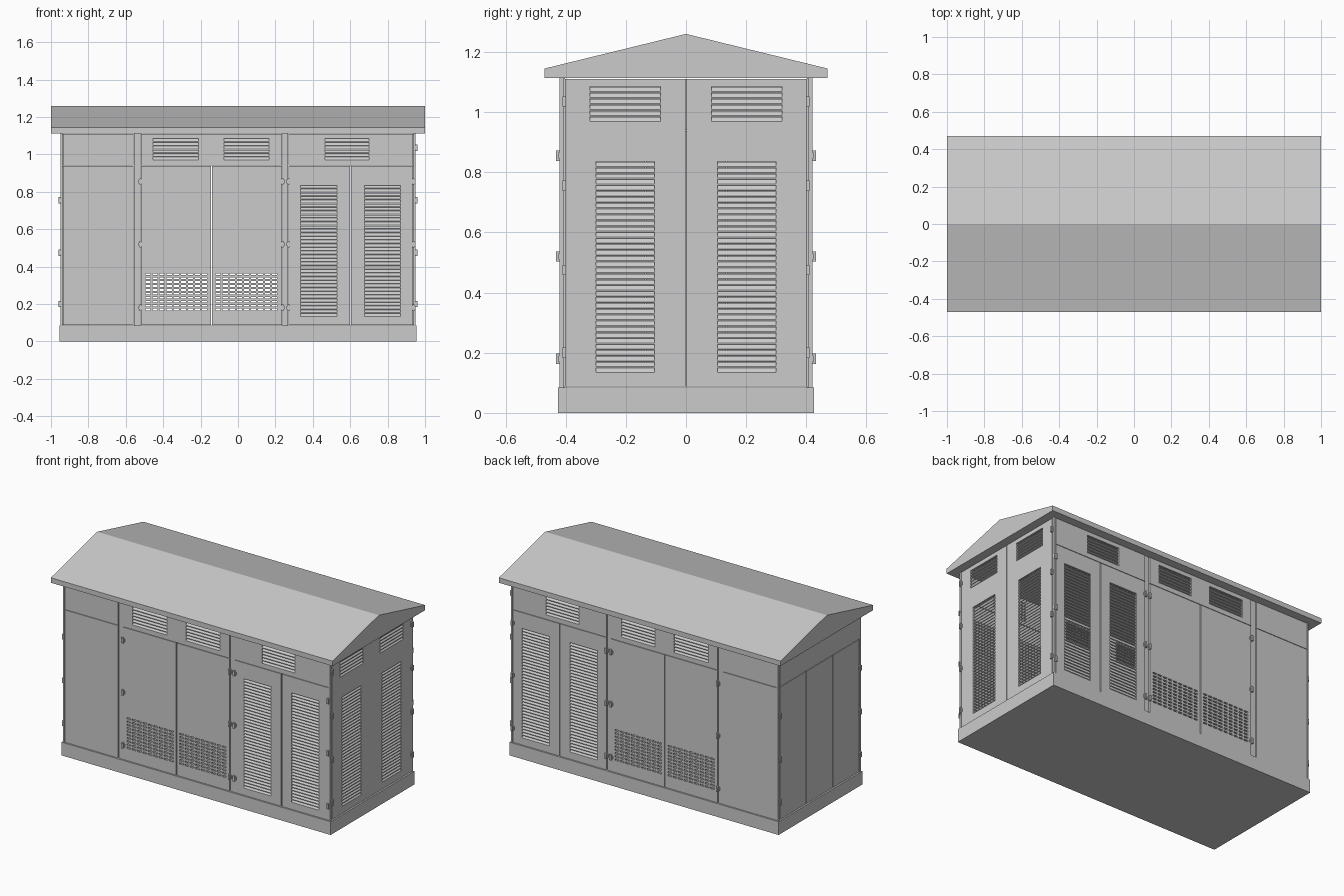
import bpy, bmesh
from mathutils import Vector

if "Cube" in bpy.data.objects:
    bpy.data.objects.remove(bpy.data.objects["Cube"])

HX, HY = 0.948, 0.42          # outer wall planes
Z0, ZR, ZT = 0.085, 0.94, 1.113   # floor, header line, eaves

# wall helper: (u along wall, d inward depth, z) -> world
WALLS = {
    "front": lambda u, d, z: Vector((u, -HY + d, z)),
    "back":  lambda u, d, z: Vector((u, HY - d, z)),
    "right": lambda u, d, z: Vector((HX - d, u, z)),
    "left":  lambda u, d, z: Vector((-HX + d, u, z)),
}


def finish(bm, name, recalc=True):
    if recalc:
        bmesh.ops.recalc_face_normals(bm, faces=bm.faces)
    me = bpy.data.meshes.new(name)
    bm.to_mesh(me)
    bm.free()
    ob = bpy.data.objects.new(name, me)
    bpy.context.collection.objects.link(ob)
    return ob


def prism(bm, ring_a, ring_b):
    a = [bm.verts.new(p) for p in ring_a]
    b = [bm.verts.new(p) for p in ring_b]
    n = len(a)
    bm.faces.new(a)
    bm.faces.new(b[::-1])
    for i in range(n):
        bm.faces.new((a[i], b[i], b[(i + 1) % n], a[(i + 1) % n]))


def wall_prism(bm, wall, u0, u1, section):
    P = WALLS[wall]
    prism(bm, [P(u0, d, z) for d, z in section], [P(u1, d, z) for d, z in section])


def wall_box(bm, wall, u0, u1, d0, d1, z0, z1):
    wall_prism(bm, wall, u0, u1, [(d0, z0), (d1, z0), (d1, z1), (d0, z1)])


def panel(wall, name, u0, u1, z0, z1, holes=()):
    """Sheet panel with rectangular holes (u0, u1, z0, z1)."""
    P = WALLS[wall]
    us = sorted({u0, u1, *[h[0] for h in holes], *[h[1] for h in holes]})
    zs = sorted({z0, z1, *[h[2] for h in holes], *[h[3] for h in holes]})
    bm = bmesh.new()
    V = {}

    def v(i, j):
        if (i, j) not in V:
            V[i, j] = bm.verts.new(P(us[i], 0, zs[j]))
        return V[i, j]

    for i in range(len(us) - 1):
        for j in range(len(zs) - 1):
            cu, cz = (us[i] + us[i + 1]) / 2, (zs[j] + zs[j + 1]) / 2
            if any(a < cu < b and c < cz < d for a, b, c, d in holes):
                continue
            bm.faces.new((v(i, j), v(i + 1, j), v(i + 1, j + 1), v(i, j + 1)))
    bm.normal_update()
    out = P(0, -1, 0) - P(0, 0, 0)
    bm.faces.ensure_lookup_table()
    if bm.faces[0].normal.dot(out) < 0:
        bmesh.ops.reverse_faces(bm, faces=bm.faces)
    ob = finish(bm, f"{wall}_{name}", recalc=False)
    m = ob.modifiers.new("thickness", 'SOLIDIFY')
    m.thickness, m.offset = 0.012, -1


def louvre(wall, name, u0, u1, z0, z1):
    """Stack of sloping slats filling a vent opening."""
    bm = bmesh.new()
    n = round((z1 - z0) / 0.0196)
    p = (z1 - z0) / n
    for i in range(n):
        z = z0 + i * p
        wall_prism(bm, wall, u0, u1,
                   [(0, z), (0.012, z + p * 0.8), (0.012, z + p * 0.95), (0, z + p * 0.2)])
    finish(bm, f"{wall}_{name}_louvre")


def vented(wall, name, u0, u1, z0, z1, vents):
    panel(wall, name, u0, u1, z0, z1, vents)
    for k, h in enumerate(vents):
        louvre(wall, f"{name}_{k + 1}", *h)


def slots(u0, u1, z0, z1, cols=9, rows=10):
    pu, pz = (u1 - u0) / cols, (z1 - z0) / rows
    return [(u0 + (i + .14) * pu, u0 + (i + .86) * pu, z0 + (j + .28) * pz, z0 + (j + .72) * pz)
            for i in range(cols) for j in range(rows)]


def hinges(wall, us, zs):
    bm = bmesh.new()
    for u in us:
        for z in zs:
            wall_box(bm, wall, u - .006, u + .006, -.012, .004, z - .017, z + .017)
            wall_box(bm, wall, u - .012, u + .012, -.004, .004, z - .01, z + .01)
    finish(bm, f"{wall}_hinges")


# plinth
bm = bmesh.new()
wall_box(bm, "front", -0.955, 0.955, -0.005, 2 * HY + 0.005, 0, Z0)
finish(bm, "plinth")

# gabled roof
bm = bmesh.new()
gable = [(-.47, 1.113), (.47, 1.113), (.47, 1.145), (0, 1.26), (-.47, 1.145)]
prism(bm, [Vector((-1, y, z)) for y, z in gable], [Vector((1, y, z)) for y, z in gable])
finish(bm, "roof")

# corner posts
bm = bmesh.new()
for w in ("front", "back"):
    for s in (-1, 1):
        a, b = sorted((s * .938, s * HX))
        wall_box(bm, w, a, b, 0, .015, Z0, ZT)
finish(bm, "corner_posts")

UV0, UV1 = 0.965, 1.085      # upper vent heights
LV0, LV1 = 0.13, 0.835       # tall vent heights
G = 0.003                    # half of the gap between panels
lo, hi = Z0 + G, ZT - G

# long sides, mirrored front to back
for w in ("front", "back"):
    bm = bmesh.new()
    for a, b in ((-.556, -.522), (.238, .268)):
        wall_box(bm, w, a, b, .006, .018, Z0, ZT)
    finish(bm, f"{w}_posts")
    panel(w, "plain_panel", -.935, -.559, lo, ZR - G)
    panel(w, "plain_header", -.935, -.559, ZR, hi)
    panel(w, "centre_door_a", -.519, -.145, lo, ZR - G, slots(-.5, -.16, .16, .37))
    panel(w, "centre_door_b", -.14, .235, lo, ZR - G, slots(-.125, .215, .16, .37))
    vented(w, "centre_header", -.519, .235, ZR, hi,
           [(-.455, -.21, UV0, UV1), (-.075, .165, UV0, UV1)])
    vented(w, "vent_door_a", .271, .6, lo, ZR - G, [(.335, .53, LV0, LV1)])
    vented(w, "vent_door_b", .605, .935, lo, ZR - G, [(.675, .87, LV0, LV1)])
    vented(w, "vent_header", .271, .935, ZR, hi, [(.465, .70, UV0, UV1)])
    hinges(w, (-.521, .237, .27, .937), (.18, .52, .855))

# right end: pair of full-height louvred doors
vented("right", "door_a", -.403, -.002, lo, hi,
       [(-.30, -.105, LV0, LV1), (-.32, -.085, UV0, UV1)])
vented("right", "door_b", .002, .403, lo, hi,
       [(.105, .30, LV0, LV1), (.085, .32, UV0, UV1)])
hinges("right", (-.405, .405), (.20, .475, .755, 1.035))

# left end: three plain panels and a header
for k in range(3):
    a = -.403 + k * .806 / 3
    panel("left", f"panel_{k + 1}", a + .002, a + .806 / 3 - .002, lo, ZR - G)
panel("left", "header", -.403, .403, ZR, hi)
hinges("left", (-.405, .405), (.20, .475, .755))
